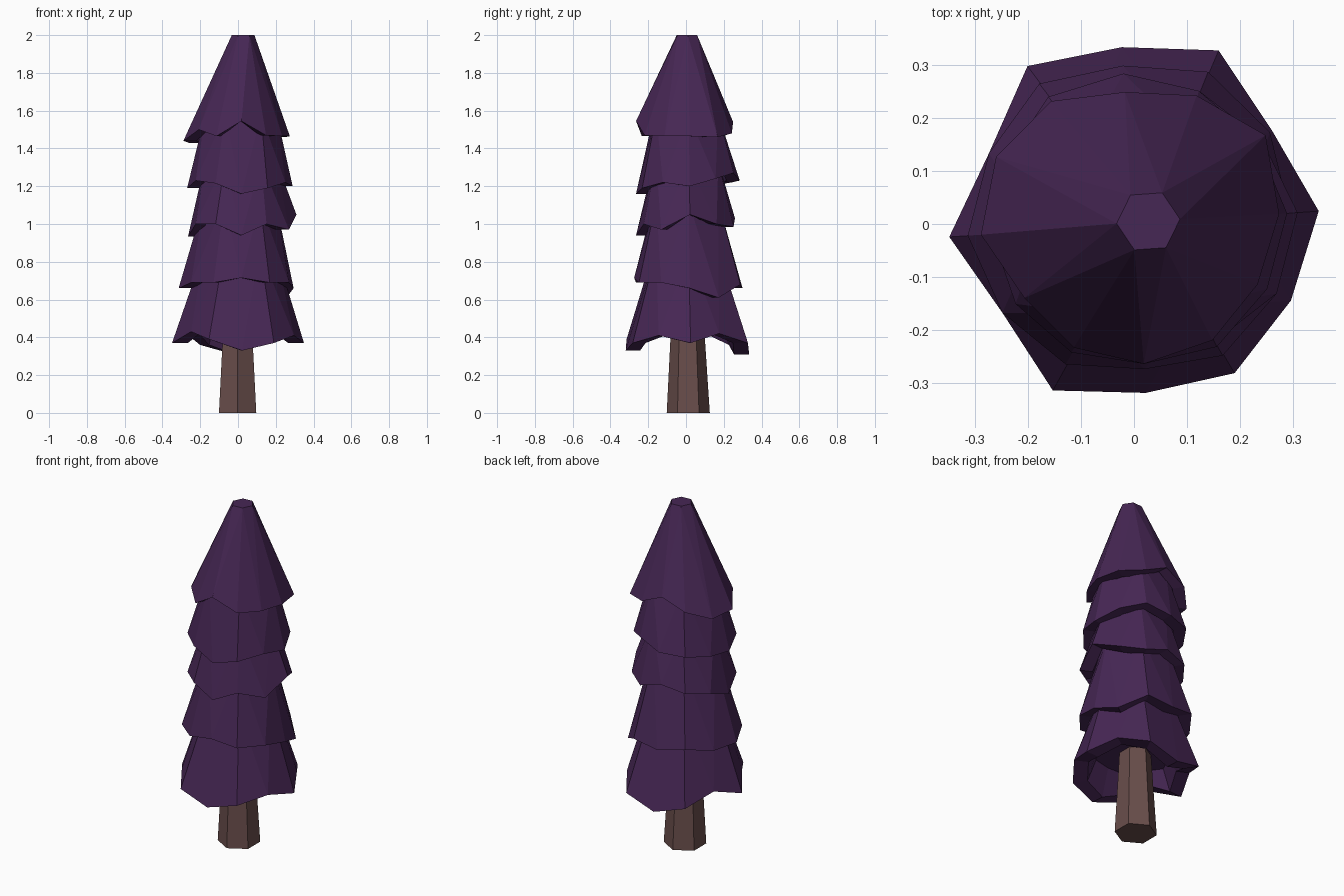
import bpy, bmesh
from math import cos, sin, radians

if "Cube" in bpy.data.objects:
    bpy.data.objects.remove(bpy.data.objects["Cube"])


def material(name, rgb):
    m = bpy.data.materials.new(name)
    m.diffuse_color = (*rgb, 1)
    m.use_nodes = True
    m.node_tree.nodes["Principled BSDF"].inputs["Base Color"].default_value = m.diffuse_color
    return m


def finish(bm, name, mat):
    bmesh.ops.recalc_face_normals(bm, faces=bm.faces)
    me = bpy.data.meshes.new(name)
    bm.to_mesh(me)
    bm.free()
    me.materials.append(mat)
    ob = bpy.data.objects.new(name, me)
    bpy.context.collection.objects.link(ob)
    return ob


def ring(bm, cx, cy, radii, heights, start):
    n = len(radii)
    return [bm.verts.new((cx + r * cos(radians(start + 360 * i / n)),
                          cy + r * sin(radians(start + 360 * i / n)), z))
            for i, (r, z) in enumerate(zip(radii, heights))]


def bridge(bm, a, b):
    n = len(a)
    for i in range(n):
        j = (i + 1) % n
        bm.faces.new((a[i], a[j], b[j], b[i]))


def tier(name, top, radii, heights, mat, start=4):
    """Six-sided cone flaring to a jagged 12-point hem, hollow underneath."""
    tx, ty, tr, tz = top
    bm = bmesh.new()
    t = ring(bm, tx, ty, [tr] * 6, [tz] * 6, start)
    b = ring(bm, 0, 0, radii, heights, start)
    for k in range(6):
        k2, o = (k + 1) % 6, b[2 * k + 1]
        bm.faces.new((t[k], b[2 * k], o))
        bm.faces.new((t[k], o, t[k2]))
        bm.faces.new((t[k2], o, b[2 * k2]))
    bm.faces.new(t)
    # flat rim, then the inner cavity
    rim = ring(bm, 0, 0, [r * 0.76 for r in radii], heights, start)
    low = max(heights) + 0.06
    roof = ring(bm, 0, 0, [r * 0.62 for r in radii], [low] * 12, start)
    bridge(bm, b, rim)
    bridge(bm, rim, roof)
    bm.faces.new(roof)
    return finish(bm, name, mat)


purple = material("purple_foliage", (0.062, 0.02, 0.09))
bark = material("bark", (0.14, 0.075, 0.07))

# Trunk
bm = bmesh.new()
low = ring(bm, -0.002, 0.012, [0.114] * 6, [0] * 6, 30)
high = ring(bm, -0.002, 0.008, [0.085] * 6, [0.5] * 6, 30)
bridge(bm, low, high)
bm.faces.new(low)
bm.faces.new(high)
finish(bm, "trunk", bark)

# Foliage tiers, bottom to top: top (x, y, radius, z), hem radii, hem heights
tier("foliage_1", (0.01, 0, 0.19, 0.86),
     [.35, .315, .365, .335, .36, .305, .35, .30, .35, .32, .34, .33],
     [.37, .42, .37, .31, .36, .42, .37, .43, .39, .33, .37, .41], purple)
tier("foliage_2", (0.01, 0, 0.19, 1.12),
     [.295, .31, .32, .30, .32, .305, .315, .30, .295, .275, .30, .30],
     [.66, .61, .68, .66, .69, .66, .66, .69, .69, .715, .69, .69], purple)
tier("foliage_3", (0.015, 0, 0.19, 1.33),
     [.31, .29, .28, .26, .28, .27, .265, .27, .27, .265, .27, .30],
     [1.05, 1.0, .985, 1.03, 1.0, .98, .935, 1.0, 1.0, .94, 1.0, .97], purple)
tier("foliage_4", (0.015, 0, 0.19, 1.58),
     [.29, .28, .28, .285, .29, .27, .27, .27, .27, .265, .28, .28],
     [1.2, 1.24, 1.27, 1.23, 1.22, 1.2, 1.19, 1.23, 1.215, 1.16, 1.19, 1.22], purple)
tier("foliage_top", (0.027, 0.005, 0.06, 2.0),
     [.275, .30, .27, .25, .28, .29, .29, .25, .26, .265, .265, .26],
     [1.465, 1.46, 1.48, 1.54, 1.48, 1.43, 1.44, 1.5, 1.465, 1.545, 1.47, 1.465], purple)
